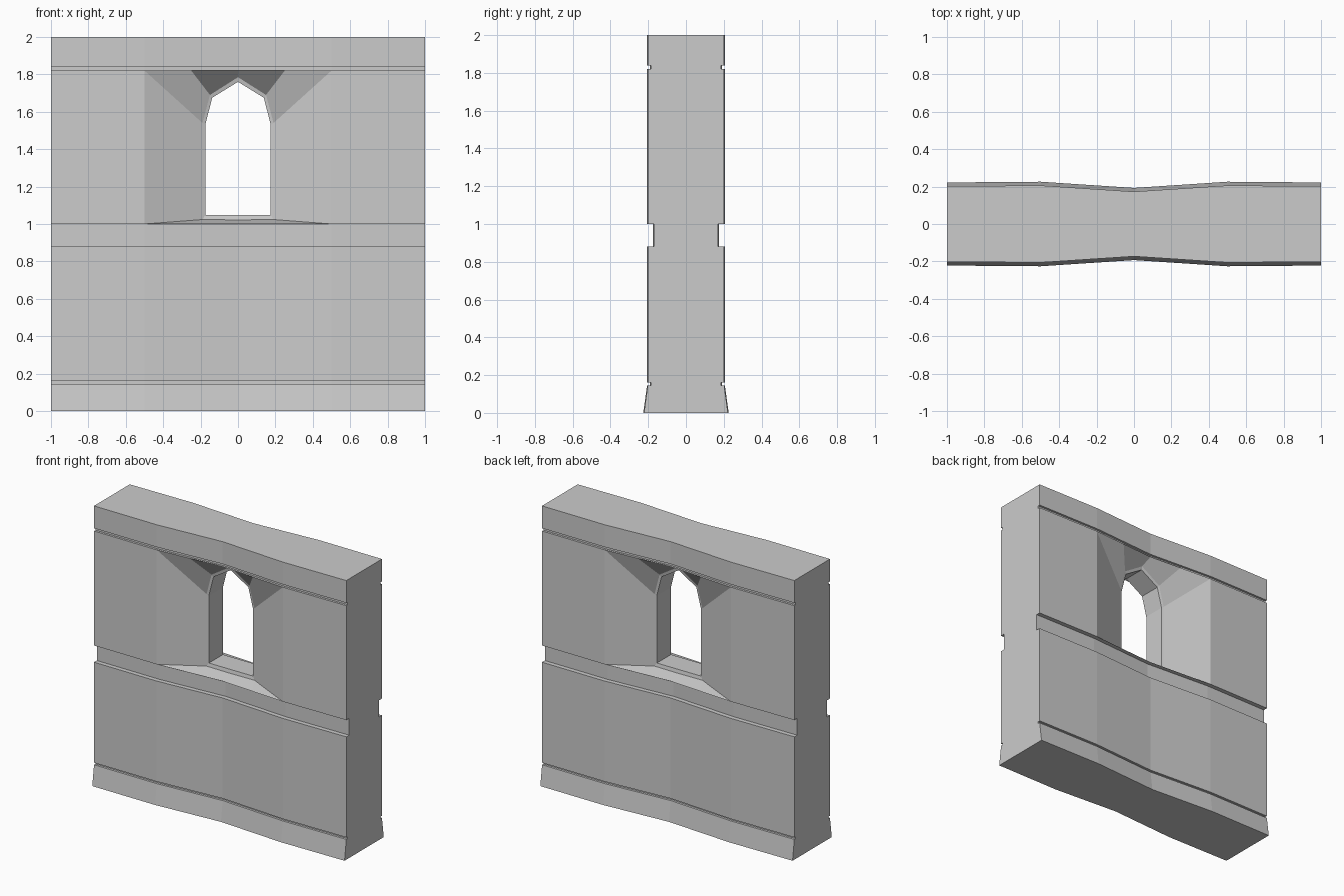
import bpy, bmesh

if "Cube" in bpy.data.objects:
    bpy.data.objects.remove(bpy.data.objects["Cube"])

# One quarter of the wall (left, front) is built, then mirrored in x and y.
# Wall plan: x station and half thickness (waisted in the middle)
plan = [(-1, .202), (-.5, .206), (-.25, .1895), (0, .173)]
# Wall section: height and offset from the plan line (flared foot, grooves, belt)
section = [(0, .02), (.145, 0), (.145, -.016), (.16, -.016), (.16, 0),
           (.88, 0), (.88, -.032), (1, -.032), (1, 0), (1.82, 0),
           (1.82, -.016), (1.84, -.016), (1.84, 0), (2, 0)]
SILL, HEAD = 8, 9   # section rows that bound the window recess

bm = bmesh.new()


def vert(x, y, z):
    return bm.verts.new((x, y, z))


def strip(a, b):
    for i in range(len(a) - 1):
        bm.faces.new((a[i], a[i + 1], b[i + 1], b[i]))


# wall face
rows = [[vert(x, -(t + off), z) for x, t in plan] for z, off in section]
for i in range(len(rows) - 1):
    if i == SILL:
        strip(rows[i][:2], rows[i + 1][:2])
    else:
        strip(rows[i], rows[i + 1])

# bottom, top and end
low = [vert(x, 0, 0) for x, t in plan]
high = [vert(x, 0, 2) for x, t in plan]
strip(low, rows[0])
strip(rows[-1], high)
bm.faces.new([r[0] for r in rows] + [high[0], low[0]])

# pointed window: frame rim, inner edge, then the passage to mid-wall
rim_pts = [(0, 1.022), (-.19, 1.024), (-.19, 1.54), (-.15, 1.69), (0, 1.785)]
hole_pts = [(0, 1.048), (-.175, 1.048), (-.175, 1.53), (-.138, 1.675), (0, 1.76)]
rim = [vert(x, -.085, z) for x, z in rim_pts]
edge = [vert(x, -.08, z) for x, z in hole_pts]
mid = [vert(x, 0, z) for x, z in hole_pts]
strip(rim, edge)
strip(edge, mid)

# splayed recess: sill, side, and two head facets
sill, head = rows[SILL], rows[HEAD]
bm.faces.new((sill[3], sill[2], rim[1], rim[0]))
bm.faces.new((sill[2], sill[1], rim[1]))
strip([sill[1]] + head[1:], rim[1:])

# mirror to the full wall
for axis in ('X', 'Y'):
    bmesh.ops.mirror(bm, geom=bm.verts[:] + bm.edges[:] + bm.faces[:],
                     axis=axis, merge_dist=.0001)
    bmesh.ops.remove_doubles(bm, verts=bm.verts[:], dist=.0001)
bmesh.ops.recalc_face_normals(bm, faces=bm.faces[:])

mesh = bpy.data.meshes.new("window_wall")
bm.to_mesh(mesh)
bm.free()
bpy.context.collection.objects.link(bpy.data.objects.new("window_wall", mesh))
